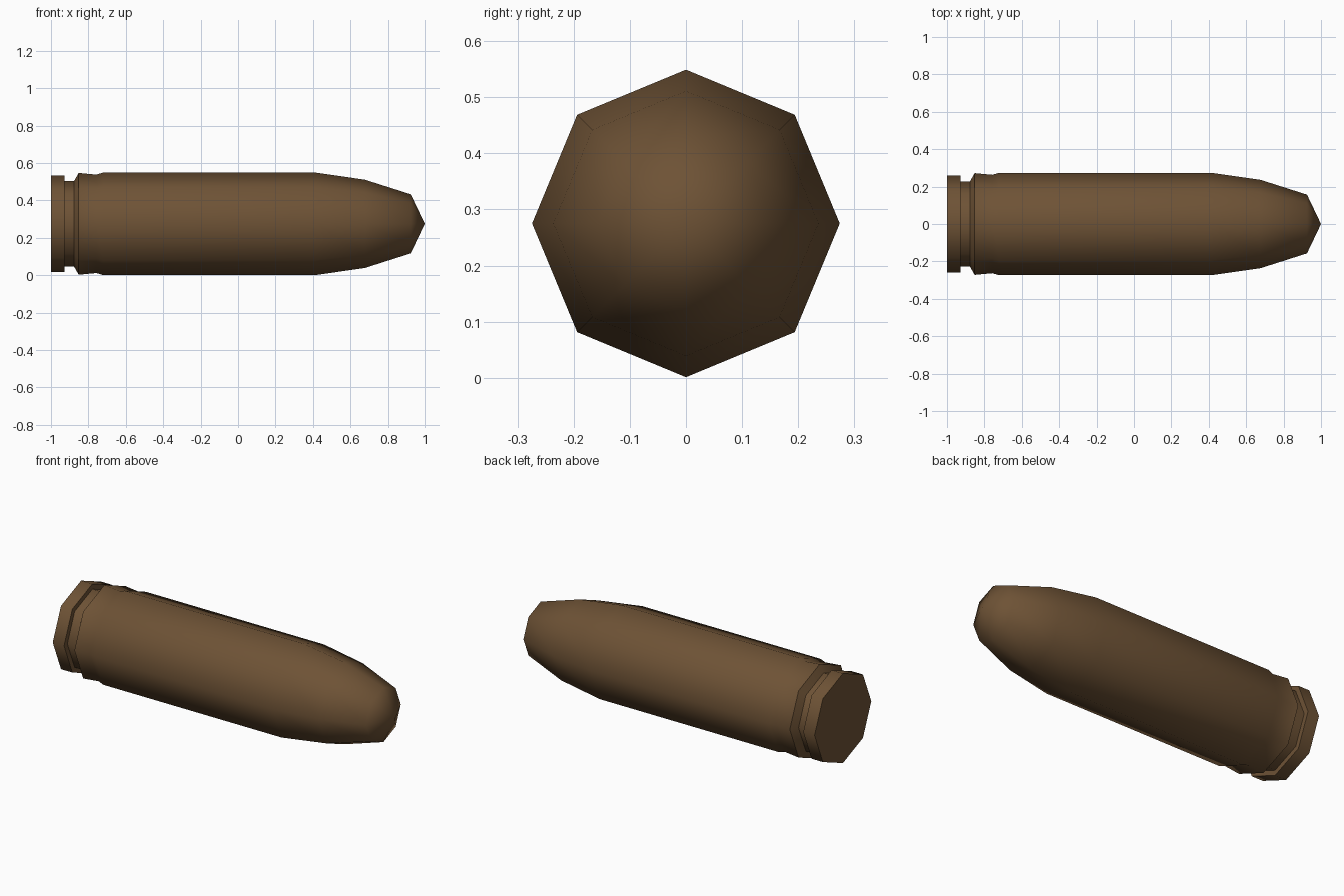
import bpy, bmesh, math

if "Cube" in bpy.data.objects:
    bpy.data.objects.remove(bpy.data.objects["Cube"])

SIDES = 8
AXIS_Z = 0.275

brown = bpy.data.materials.new("dark_brass_brown")
brown.diffuse_color = (0.155, 0.085, 0.036, 1)
brown.use_nodes = True
brown.node_tree.nodes["Principled BSDF"].inputs["Base Color"].default_value = brown.diffuse_color


def lathe(name, profile):
    """Revolve (x, radius) points about the long axis; radius 0 makes a point."""
    bm = bmesh.new()
    rings = []
    for x, r in profile:
        if r == 0:
            rings.append([bm.verts.new((x, 0, AXIS_Z))] * SIDES)
        else:
            rings.append([bm.verts.new((x, r * math.cos(2 * math.pi * i / SIDES),
                                        AXIS_Z + r * math.sin(2 * math.pi * i / SIDES)))
                          for i in range(SIDES)])
    for a, b in zip(rings, rings[1:]):
        for i in range(SIDES):
            j = (i + 1) % SIDES
            corners = list(dict.fromkeys((a[i], a[j], b[j], b[i])))
            bm.faces.new(corners)
    bm.faces.new(rings[0])  # flat base
    bmesh.ops.recalc_face_normals(bm, faces=bm.faces)
    mesh = bpy.data.meshes.new(name)
    bm.to_mesh(mesh)
    bm.free()
    mesh.materials.append(brown)
    obj = bpy.data.objects.new(name, mesh)
    bpy.context.collection.objects.link(obj)
    bpy.ops.object.select_all(action='DESELECT')
    obj.select_set(True)
    bpy.context.view_layer.objects.active = obj
    bpy.ops.object.shade_smooth_by_angle(angle=math.radians(50))
    return obj


# Rim, extractor groove, collar, case and rounded nose in one turned profile
lathe("cartridge", [
    (-1.0, 0.258), (-0.928, 0.258),                      # rim
    (-0.928, 0.228), (-0.877, 0.228),                    # groove
    (-0.852, 0.272), (-0.757, 0.263), (-0.722, 0.274),   # collar
    (0.413, 0.274), (0.677, 0.236), (0.925, 0.157),      # case and nose
    (1.0, 0),                                            # tip
])
